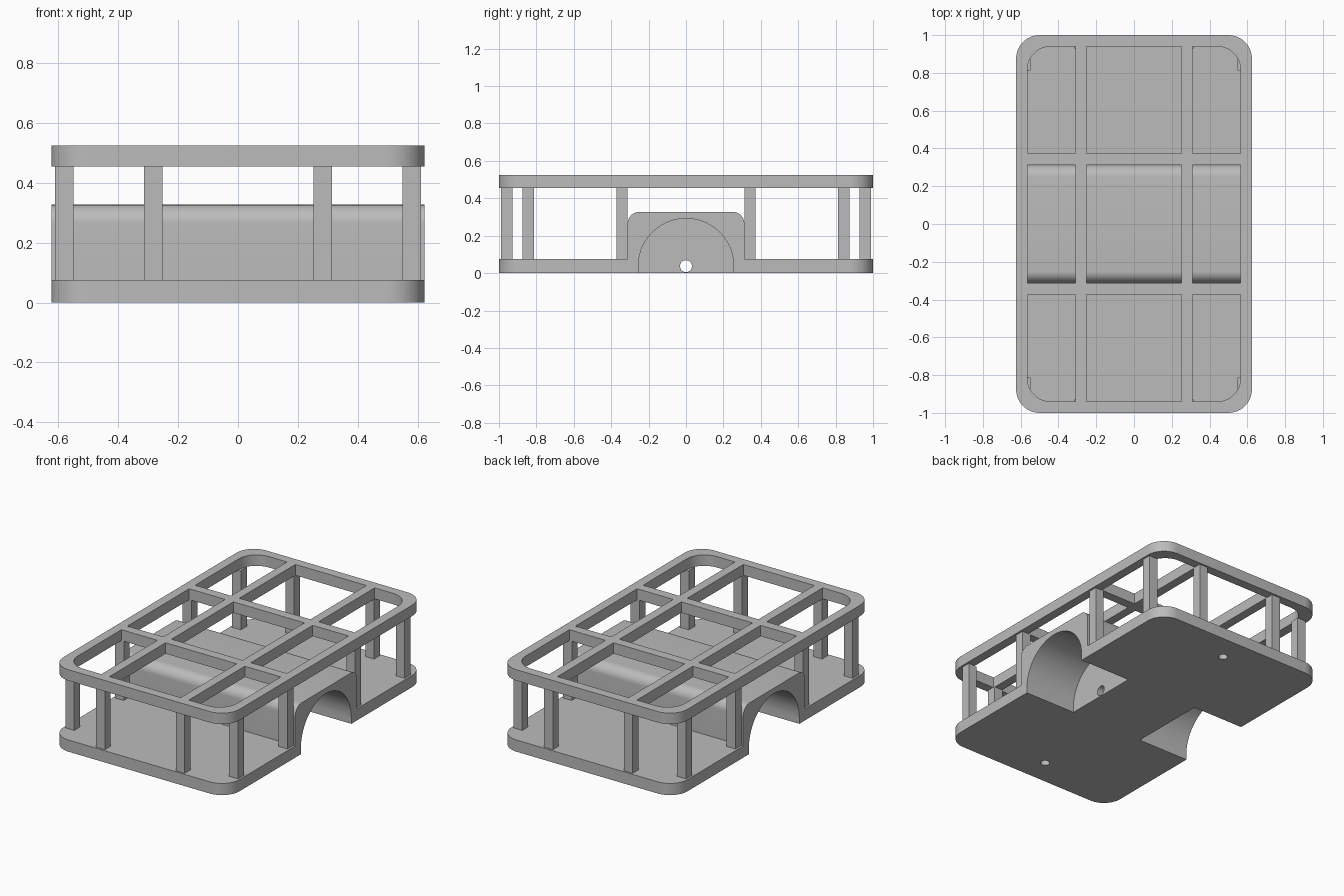
import bpy
import bmesh
from math import cos, sin, pi

cube = bpy.data.objects.get("Cube")
if cube:
    bpy.data.objects.remove(cube, do_unlink=True)

grey = bpy.data.materials.new("plain grey")
grey.use_nodes = True
COLOUR = (0.5, 0.5, 0.5, 1)
grey.diffuse_color = COLOUR
grey.node_tree.nodes["Principled BSDF"].inputs["Base Color"].default_value = COLOUR

HALF_W, HALF_L, CORNER = 0.624, 1.0, 0.125
DECK_TOP, RAIL_LOW, RAIL_TOP = 0.075, 0.455, 0.525


def arc(cx, cy, r, start, end, steps=16):
    return [(cx + r * cos(start + (end - start) * i / steps),
             cy + r * sin(start + (end - start) * i / steps)) for i in range(steps + 1)]


def rounded_rect(hx, hy, r):
    pts = []
    for k, (sx, sy) in enumerate([(1, 1), (-1, 1), (-1, -1), (1, -1)]):
        pts += arc(sx * (hx - r), sy * (hy - r), r, k * pi / 2, (k + 1) * pi / 2)
    return pts


def prism(name, outline, low, high, axis="z"):
    """Extrude an outline along z (outline is x, y) or along x (outline is y, z)."""
    bm = bmesh.new()
    place = (lambda a, b: (a, b, low)) if axis == "z" else (lambda a, b: (low, a, b))
    face = bm.faces.new([bm.verts.new(place(a, b)) for a, b in outline])
    grown = bmesh.ops.extrude_face_region(bm, geom=[face])
    shift = (0, 0, high - low) if axis == "z" else (high - low, 0, 0)
    bmesh.ops.translate(bm, vec=shift,
                        verts=[v for v in grown["geom"] if isinstance(v, bmesh.types.BMVert)])
    bmesh.ops.recalc_face_normals(bm, faces=bm.faces)
    mesh = bpy.data.meshes.new(name)
    bm.to_mesh(mesh)
    bm.free()
    mesh.materials.append(grey)
    obj = bpy.data.objects.new(name, mesh)
    bpy.context.collection.objects.link(obj)
    return obj


def box(name, cx, cy, hx, hy, low, high):
    return prism(name, [(cx - hx, cy - hy), (cx + hx, cy - hy),
                        (cx + hx, cy + hy), (cx - hx, cy + hy)], low, high)


def combine(target, tool, operation):
    mod = target.modifiers.new(operation, "BOOLEAN")
    mod.object, mod.operation, mod.solver = tool, operation, "EXACT"
    bpy.context.view_layer.objects.active = target
    bpy.ops.object.modifier_apply(modifier=mod.name)
    bpy.data.objects.remove(tool, do_unlink=True)


def smooth(obj):
    bpy.ops.object.select_all(action="DESELECT")
    obj.select_set(True)
    bpy.context.view_layer.objects.active = obj
    bpy.ops.object.shade_smooth_by_angle(angle=pi / 6)


# Chassis: flat deck with a raised rounded housing across the middle
HOUSE, HOUSE_TOP, FILLET = 0.312, 0.327, 0.062
side_profile = [(-HALF_L - 0.1, 0), (HALF_L + 0.1, 0), (HALF_L + 0.1, DECK_TOP), (HOUSE, DECK_TOP)]
side_profile += arc(HOUSE - FILLET, HOUSE_TOP - FILLET, FILLET, 0, pi / 2, 10)
side_profile += arc(FILLET - HOUSE, HOUSE_TOP - FILLET, FILLET, pi / 2, pi, 10)
side_profile += [(-HOUSE, DECK_TOP), (-HALF_L - 0.1, DECK_TOP)]
chassis = prism("chassis", side_profile, -0.8, 0.8, "x")
combine(chassis, prism("plan_cutter", rounded_rect(HALF_W, HALF_L, CORNER), -0.1, 0.6), "INTERSECT")

# Wheel arches on both sides
ARCH, AXLE = 0.255, 0.037
arch_outline = arc(0, AXLE, ARCH, 0, pi, 48) + [(-ARCH, -0.1), (ARCH, -0.1)]
for side in (-1, 1):
    low, high = sorted((side * 0.26, side * 0.8))
    combine(chassis, prism("arch_cutter", arch_outline, low, high, "x"), "DIFFERENCE")

# Axle bore, and a blind screw hole under each end
combine(chassis, prism("axle_cutter", arc(0, AXLE, 0.032, 0, 2 * pi, 32)[:-1], -0.4, 0.4, "x"), "DIFFERENCE")
for end in (-1, 1):
    hole = arc(0, end * 0.83, 0.028, 0, 2 * pi, 24)[:-1]
    combine(chassis, prism("screw_cutter", hole, -0.1, 0.055), "DIFFERENCE")
smooth(chassis)

# Top frame: rounded ring with two long and two cross bars
frame = prism("top_frame", rounded_rect(HALF_W, HALF_L, CORNER), RAIL_LOW, RAIL_TOP)
combine(frame, prism("ring_cutter", rounded_rect(0.565, 0.94, 0.125), 0.3, 0.7), "DIFFERENCE")
for side in (-1, 1):
    combine(frame, box("long_bar", side * 0.281, 0, 0.029, 0.96, RAIL_LOW, RAIL_TOP), "UNION")
    combine(frame, box("cross_bar", 0, side * 0.343, 0.59, 0.03, RAIL_LOW, RAIL_TOP), "UNION")
smooth(frame)

# Posts between deck and frame, the same in each quarter
for name, x, y in (("corner_post", 0.58, 0.843), ("end_post", 0.283, 0.958), ("side_post", 0.58, 0.342)):
    for sx in (-1, 1):
        for sy in (-1, 1):
            label = f"{'front' if sy < 0 else 'back'}_{'left' if sx > 0 else 'right'}_{name}"
            box(label, sx * x, sy * y, 0.031, 0.03, DECK_TOP, RAIL_LOW)
